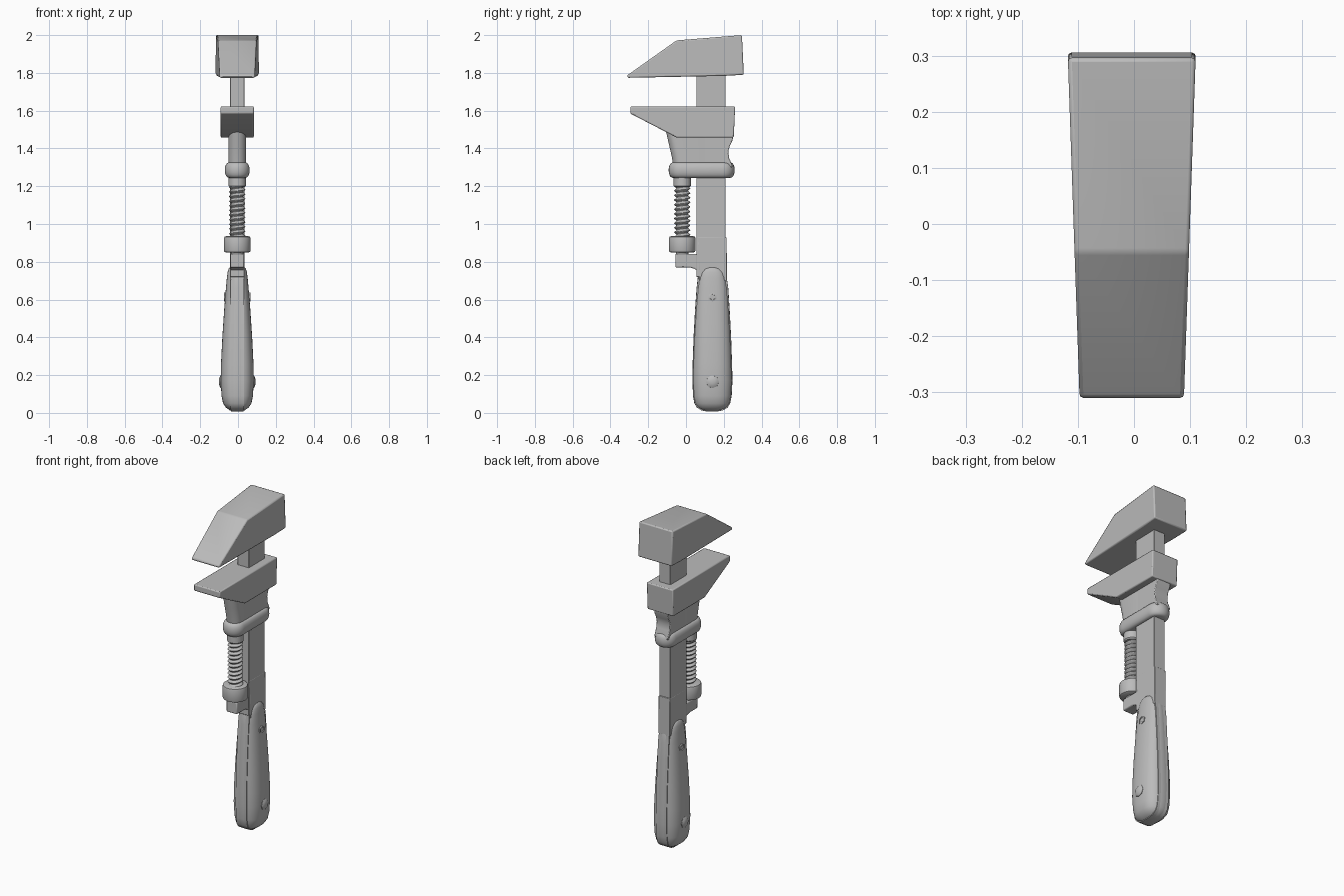
import bpy, bmesh, math
from mathutils import Matrix

cube = bpy.data.objects.get("Cube")
if cube:
    bpy.data.objects.remove(cube, do_unlink=True)

CX = -0.004      # centre plane of the tool
SCREW_Y = -0.02  # axis of the adjusting screw

steel = bpy.data.materials.new("plain grey")
GREY = (0.5, 0.5, 0.5, 1)
steel.diffuse_color = GREY
steel.use_nodes = True
steel.node_tree.nodes["Principled BSDF"].inputs["Base Color"].default_value = GREY


def finish(name, bm, bevel=0.0, segments=2, angle=35):
    """Turn a bmesh into a shaded object."""
    bmesh.ops.recalc_face_normals(bm, faces=bm.faces)
    mesh = bpy.data.meshes.new(name)
    bm.to_mesh(mesh)
    bm.free()
    mesh.materials.append(steel)
    ob = bpy.data.objects.new(name, mesh)
    bpy.context.collection.objects.link(ob)
    bpy.ops.object.select_all(action='DESELECT')
    bpy.context.view_layer.objects.active = ob
    ob.select_set(True)
    if bevel:
        mod = ob.modifiers.new("bevel", 'BEVEL')
        mod.width = bevel
        mod.segments = segments
        mod.limit_method = 'ANGLE'
        mod.angle_limit = math.radians(28)
    bpy.ops.object.shade_smooth_by_angle(angle=math.radians(angle))
    return ob


def prism(name, profile, half, bevel=0.006, segments=2):
    """Side profile of (y, z) points, widened along x by half(y)."""
    bm = bmesh.new()
    sides = [[bm.verts.new((CX + s * half(y), y, z)) for y, z in profile] for s in (-1, 1)]
    for side in sides:
        bm.faces.new(side)
    n = len(profile)
    for i in range(n):
        j = (i + 1) % n
        bm.faces.new((sides[0][i], sides[0][j], sides[1][j], sides[1][i]))
    return finish(name, bm, bevel, segments)


def loft(name, rings, bevel=0.0, angle=35):
    """Skin a stack of closed rings and cap both ends."""
    bm = bmesh.new()
    loops = [[bm.verts.new(p) for p in ring] for ring in rings]
    n = len(loops[0])
    for a, b in zip(loops, loops[1:]):
        for i in range(n):
            j = (i + 1) % n
            bm.faces.new((a[i], a[j], b[j], b[i]))
    bm.faces.new(loops[0])
    bm.faces.new(loops[-1])
    return finish(name, bm, bevel, angle=angle)


def oval(z, rx, y0, y1, power=2.0, n=32):
    """Horizontal superellipse ring between y0 and y1."""
    pts = []
    for i in range(n):
        t = math.tau * i / n
        c, s = math.cos(t), math.sin(t)
        px = math.copysign(abs(c) ** (2 / power), c) * rx
        py = math.copysign(abs(s) ** (2 / power), s) * (y1 - y0) / 2
        pts.append((CX + px, (y0 + y1) / 2 + py, z))
    return pts


def stadium(z, r, ya, yb, n=12):
    """Horizontal ring of radius r around the segment ya..yb."""
    arc = [math.pi * i / n for i in range(n + 1)]
    return ([(CX + r * math.cos(t), yb + r * math.sin(t), z) for t in arc] +
            [(CX - r * math.cos(t), ya - r * math.sin(t), z) for t in arc])


def lathe(name, profile, n=32):
    """Turned part about the screw axis, from (radius, z) points."""
    return loft(name, [oval(z, r, SCREW_Y - r, SCREW_Y + r, n=n) for r, z in profile])


# Fixed head, wider towards the back
prism("upper_jaw", [(-0.31, 1.774), (0.2, 1.784), (0.306, 1.79), (0.296, 2.0),
                    (-0.05, 1.972), (-0.31, 1.788)],
      lambda y: 0.093 + 0.021 * (y + 0.31) / 0.61, 0.008)

# Straight bar, with the slightly deeper root above the grip
prism("main_bar", [(0.055, 0.72), (0.055, 1.82), (0.21, 1.82), (0.21, 0.72)],
      lambda y: 0.038, 0.003)
prism("bar_root", [(0.07, 0.70), (0.066, 0.84), (0.06, 0.93), (0.215, 0.93), (0.217, 0.70)],
      lambda y: 0.0385, 0.003)

# Sliding jaw
prism("lower_jaw", [(-0.295, 1.622), (0.26, 1.622), (0.253, 1.458),
                    (-0.05, 1.458), (-0.295, 1.585)],
      lambda y: 0.088, 0.006)

# Neck below the sliding jaw: rounded front, hollowed back
loft("jaw_neck_front", [stadium(z, 0.046, y, 0.10) for z, y in
                        ((1.30, -0.02), (1.36, -0.03), (1.42, -0.044), (1.50, -0.062))])
prism("jaw_neck_back", [(0.08, 1.30), (0.08, 1.48), (0.25, 1.48), (0.247, 1.445), (0.232, 1.415),
                        (0.224, 1.385), (0.228, 1.35), (0.245, 1.31), (0.245, 1.30)],
      lambda y: 0.046, 0.004)

# Rounded collar around bar and screw
collar = []
for i in range(11):
    t = -math.pi / 2 + math.pi * i / 10
    collar.append(stadium(1.285 + 0.041 * math.sin(t),
                          0.040 + 0.026 * math.cos(t) ** 0.8 if 0 < i < 10 else 0.040,
                          -0.026, 0.192))
loft("sliding_collar", collar)

# Adjusting screw: boss, helical thread, knurled nut and foot
lathe("screw_boss", [(0.040, 1.195), (0.046, 1.202), (0.046, 1.235), (0.046, 1.26)])
PITCH, SEG = 0.0245, 20
thread = []
for k in range(98):
    z = 0.92 + 0.29 * k / 97
    ring = []
    for i in range(SEG):
        t = math.tau * i / SEG
        r = 0.037 + 0.006 * math.sin(math.tau * z / PITCH - t)
        ring.append((CX + r * math.cos(t), SCREW_Y + r * math.sin(t), z))
    thread.append(ring)
loft("screw_thread", thread, angle=60)
lathe("adjusting_nut", [(0.058, 0.848), (0.068, 0.853), (0.071, 0.862), (0.071, 0.922),
                        (0.068, 0.932), (0.058, 0.936)])
lathe("screw_foot", [(0.034, 0.80), (0.034, 0.86)])

# Bracket that carries the screw
prism("screw_bracket", [(-0.056, 0.77), (-0.056, 0.842), (0.10, 0.842), (0.10, 0.74),
                        (0.066, 0.748), (0.045, 0.763), (0.02, 0.77)],
      lambda y: 0.036, 0.006)

# Grip: rows of z, half width, front y, back y
GRIP = [(0.008, 0.022, 0.105, 0.170), (0.014, 0.040, 0.080, 0.197), (0.028, 0.060, 0.058, 0.220),
        (0.05, 0.075, 0.044, 0.234), (0.09, 0.083, 0.037, 0.242), (0.17, 0.088, 0.034, 0.246),
        (0.26, 0.086, 0.035, 0.244), (0.40, 0.079, 0.040, 0.239), (0.55, 0.069, 0.048, 0.231),
        (0.66, 0.060, 0.056, 0.224), (0.715, 0.055, 0.062, 0.216), (0.745, 0.051, 0.071, 0.207),
        (0.762, 0.046, 0.085, 0.192), (0.770, 0.040, 0.105, 0.172)]
loft("grip_scales", [oval(z, rx, y0, y1, 2.5, 40) for z, rx, y0, y1 in GRIP], angle=50)

# Flat tang showing along the front and back of the grip
tang = [(y0 + 0.001, z) for z, _, y0, _ in GRIP[:11]]
tang += [(0.066, 0.75), (0.216, 0.75)]
tang += [(y1 - 0.001, z) for z, _, _, y1 in reversed(GRIP[:11])]
prism("grip_tang", tang, lambda y: 0.034 if 0.06 < y < 0.22 else 0.036, 0)


# Rivets on both faces of the grip
def rivet(name, side, z, rings, sides):
    bm = bmesh.new()
    loops = []
    for r, x in rings:
        loops.append([bm.verts.new((CX + side * x,
                                    0.14 + r * math.sin(math.tau * i / sides),
                                    z + r * math.cos(math.tau * i / sides)))
                      for i in range(sides)])
    for a, b in zip(loops, loops[1:]):
        for i in range(sides):
            j = (i + 1) % sides
            bm.faces.new((a[i], a[j], b[j], b[i]))
    bm.faces.new(loops[-1])
    finish(name, bm)


for side, label in ((1, "left"), (-1, "right")):
    rivet(label + "_upper_nut", side, 0.613,
          [(0.024, 0.05), (0.024, 0.069), (0.016, 0.071), (0.015, 0.067)], 6)
    rivet(label + "_lower_rivet", side, 0.165,
          [(0.036, 0.07), (0.034, 0.088), (0.024, 0.094), (0.010, 0.097)], 8)
